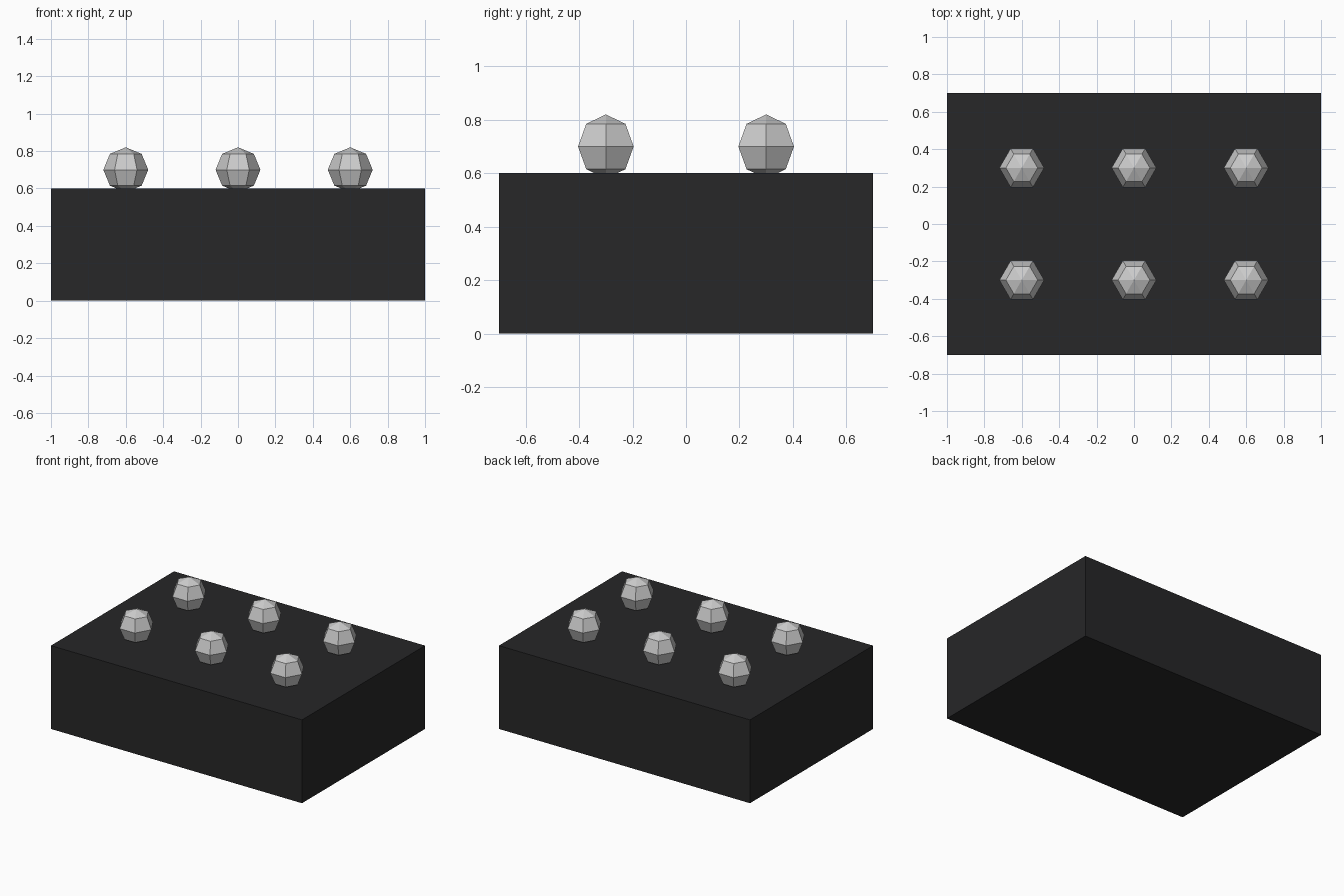
import bpy
import math

if "Cube" in bpy.data.objects:
    bpy.data.objects.remove(bpy.data.objects["Cube"])

# Dark block
dark = bpy.data.materials.new("dark")
dark.diffuse_color = (0.02, 0.02, 0.021, 1)
dark.use_nodes = True
dark.node_tree.nodes["Principled BSDF"].inputs["Base Color"].default_value = dark.diffuse_color
bpy.ops.mesh.primitive_cube_add(size=1, location=(0, 0, 0.3))
block = bpy.context.object
block.name = "block"
block.scale = (2.0, 1.4, 0.6)
block.data.materials.append(dark)

# Six faceted knobs, slightly sunk into the top, with corners pointing along x
for row, y in enumerate((-0.3, 0.3)):
    for col, x in enumerate((-0.6, 0.0, 0.6)):
        bpy.ops.mesh.primitive_uv_sphere_add(
            segments=6, ring_count=4, radius=0.12,
            location=(x, y, 0.7), rotation=(0, 0, math.pi / 2))
        bpy.context.object.name = f"knob_{row}_{col}"
